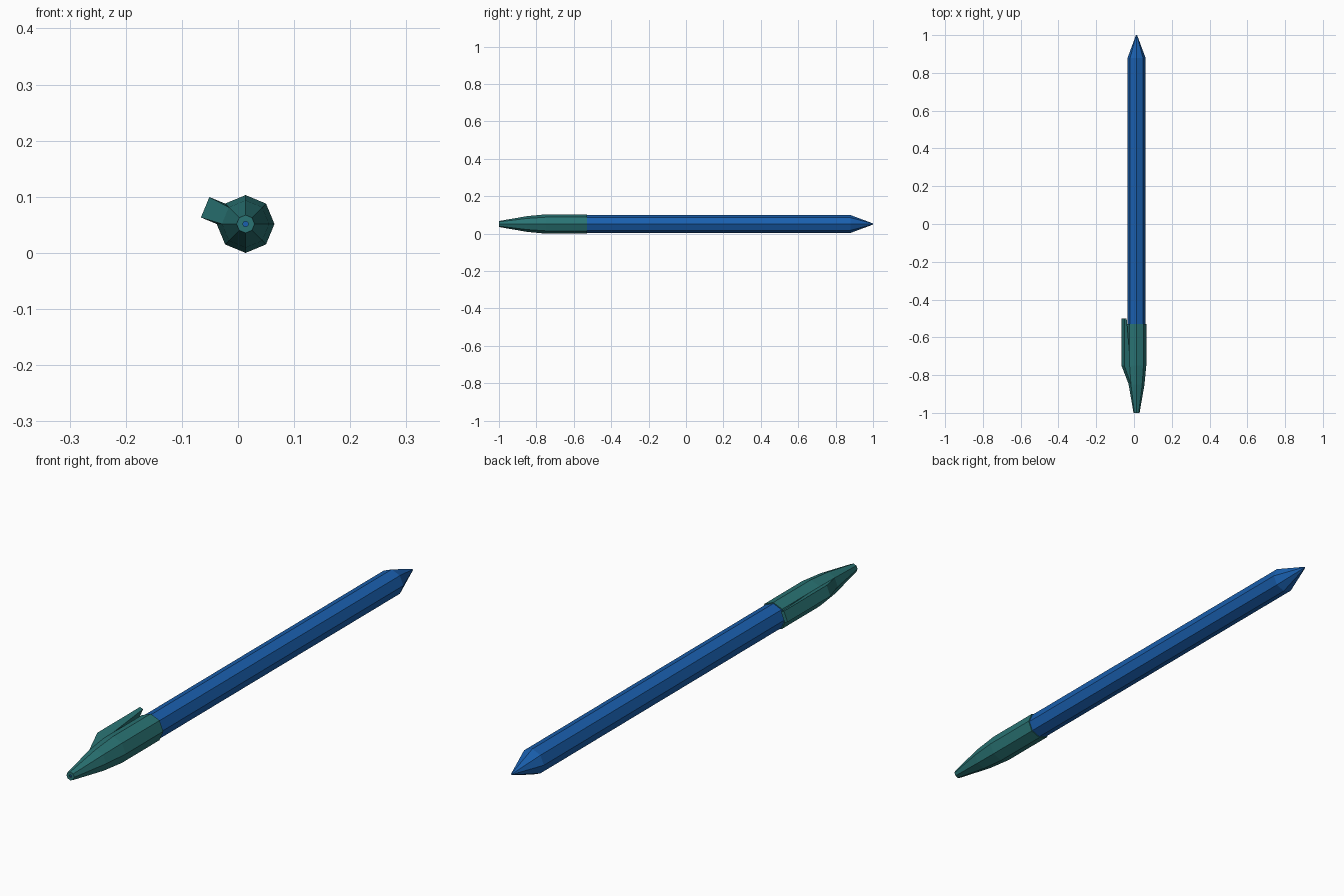
import bpy, bmesh
from math import sin, cos, pi, radians

if "Cube" in bpy.data.objects:
    bpy.data.objects.remove(bpy.data.objects["Cube"])

CX, CZ, R = 0.0135, 0.0515, 0.0515


def material(name, rgb):
    m = bpy.data.materials.new(name)
    m.diffuse_color = (*rgb, 1)
    m.use_nodes = True
    m.node_tree.nodes["Principled BSDF"].inputs["Base Color"].default_value = m.diffuse_color
    return m


def finish(name, bm, mat):
    bmesh.ops.recalc_face_normals(bm, faces=bm.faces)
    mesh = bpy.data.meshes.new(name)
    bm.to_mesh(mesh)
    bm.free()
    mesh.materials.append(mat)
    obj = bpy.data.objects.new(name, mesh)
    obj.location = (CX, 0, CZ)
    bpy.context.collection.objects.link(obj)
    return obj


def lathe(name, profile, mat, closed=False):
    """Eight-sided solid along y from (y, radius) points."""
    bm = bmesh.new()
    rings = [[bm.verts.new((r * cos(i * pi / 4), y, r * sin(i * pi / 4)))
              for i in range(8)] for y, r in profile]
    pairs = list(zip(rings, rings[1:]))
    if closed:
        pairs.append((rings[-1], rings[0]))
    else:
        bm.faces.new(rings[0])
        bm.faces.new(rings[-1])
    for a, b in pairs:
        for i in range(8):
            j = (i + 1) % 8
            bm.faces.new((a[i], a[j], b[j], b[i]))
    return finish(name, bm, mat)


blue = material("blue_plastic", (0.010, 0.115, 0.425))
green = material("green_plastic", (0.023, 0.175, 0.175))

# Barrel with pointed end, and its narrow core showing through the cap end
lathe("barrel", [(-0.995, 0.005), (-0.86, 0.03), (-0.75, 0.0475),
                 (0.88, 0.0475), (1.0, 0.003)], blue)

# Hollow tapered cap
lathe("cap", [(-1.0, 0.005), (-1.0, 0.016), (-0.85, 0.042), (-0.75, R),
              (-0.53, R), (-0.53, 0.0475), (-0.75, 0.0477), (-0.86, 0.0305)],
      green, closed=True)

# Clip: side profile (y, outward offset, half width) on one cap facet
clip = [(-0.85, 0.038, 0.016), (-0.75, 0.078, 0.0197), (-0.50, 0.078, 0.0197),
        (-0.50, 0.065, 0.0197), (-0.70, 0.0475, 0.0197), (-0.75, 0.0470, 0.0195)]
bm = bmesh.new()
a = radians(157.5)
sides = [[bm.verts.new((o * cos(a) - s * w * sin(a), y, o * sin(a) + s * w * cos(a)))
          for y, o, w in clip] for s in (-1, 1)]
for side in sides:
    bm.faces.new(side)
n = len(clip)
for i in range(n):
    j = (i + 1) % n
    bm.faces.new((sides[0][i], sides[0][j], sides[1][j], sides[1][i]))
finish("pocket_clip", bm, green)
